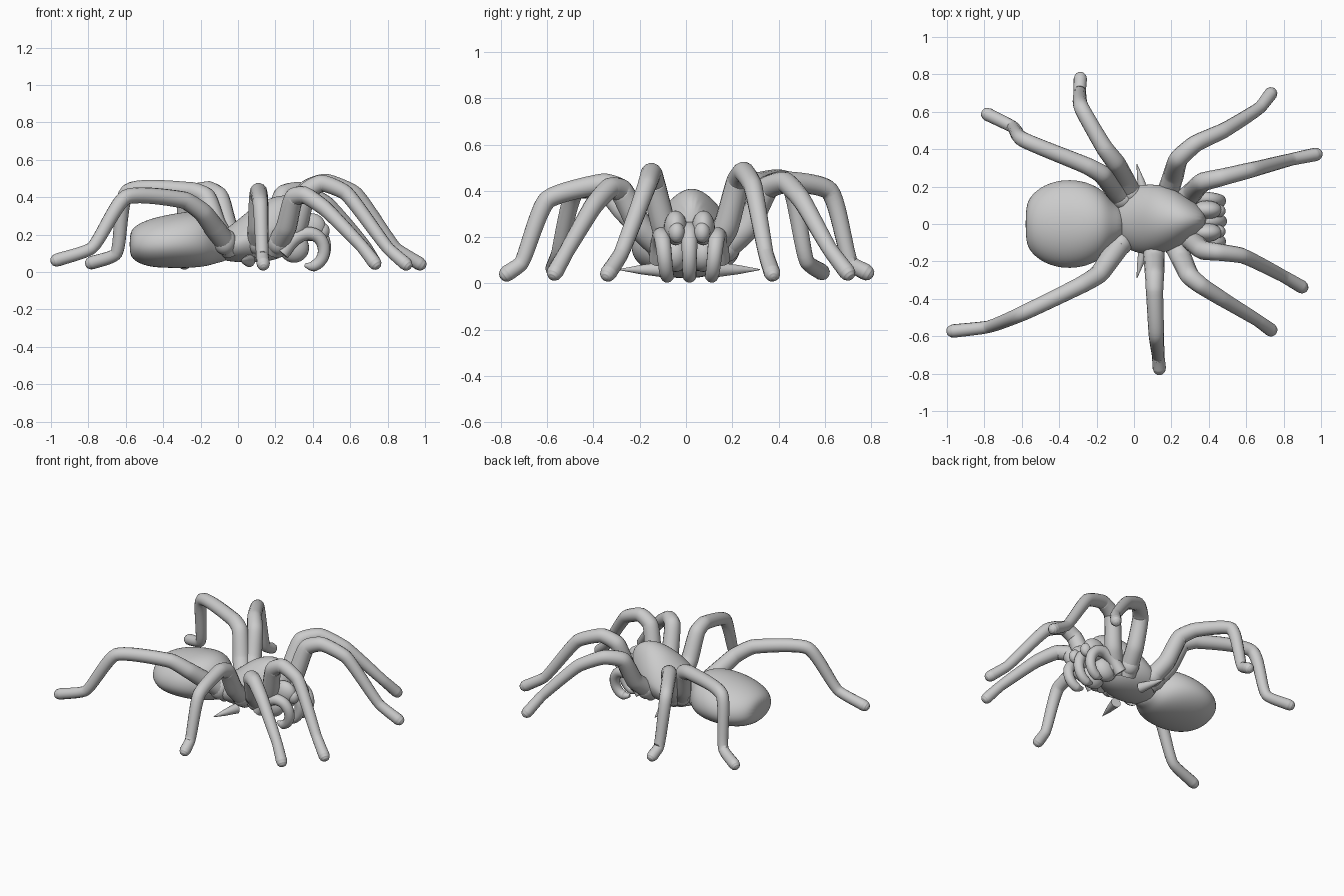
import bpy, bmesh, math
from mathutils import Vector

if "Cube" in bpy.data.objects:
    bpy.data.objects.remove(bpy.data.objects["Cube"])


def smooth(obj):
    for p in obj.data.polygons:
        p.use_smooth = True


def loft(name, rings, upper=1.0, segs=20):
    """Closed body along x. Ring = (x, half width, z min, z max)."""
    bm = bmesh.new()
    loops = []
    for x, ry, lo, hi in rings:
        mid = lo + 0.45 * (hi - lo)
        loop = []
        for i in range(segs):
            a = 2 * math.pi * i / segs
            s = math.sin(a)
            z = mid + (hi - mid) * s ** upper if s > 0 else mid + (mid - lo) * s
            loop.append(bm.verts.new((x, ry * math.cos(a), z)))
        loops.append(loop)
    for a, b in zip(loops, loops[1:]):
        for i in range(segs):
            j = (i + 1) % segs
            bm.faces.new((a[i], a[j], b[j], b[i]))
    bm.faces.new(loops[0])
    bm.faces.new(loops[-1])
    bmesh.ops.recalc_face_normals(bm, faces=bm.faces)
    me = bpy.data.meshes.new(name)
    bm.to_mesh(me)
    bm.free()
    obj = bpy.data.objects.new(name, me)
    bpy.context.collection.objects.link(obj)
    sub = obj.modifiers.new("smooth", 'SUBSURF')
    sub.levels = sub.render_levels = 2
    smooth(obj)
    return obj


def tube(name, pts, radii, bend=0.33):
    """Tapered limb through points, turned into a mesh. Small bend = tight joints."""
    pts = [Vector(p) for p in pts]
    cu = bpy.data.curves.new(name, 'CURVE')
    cu.dimensions = '3D'
    cu.bevel_depth = 1.0
    cu.bevel_resolution = 5
    cu.resolution_u = 10
    cu.use_fill_caps = True
    sp = cu.splines.new('BEZIER')
    sp.bezier_points.add(len(pts) - 1)
    for i, (bp, p, r) in enumerate(zip(sp.bezier_points, pts, radii)):
        a, b = pts[max(i - 1, 0)], pts[min(i + 1, len(pts) - 1)]
        d = (b - a).normalized() * bend
        bp.handle_left_type = bp.handle_right_type = 'FREE'
        bp.co = p
        bp.handle_left = p - d * (p - a).length
        bp.handle_right = p + d * (b - p).length
        bp.radius = r
    obj = bpy.data.objects.new(name, cu)
    bpy.context.collection.objects.link(obj)
    bpy.ops.object.select_all(action='DESELECT')
    obj.select_set(True)
    bpy.context.view_layer.objects.active = obj
    bpy.ops.object.convert(target='MESH')
    smooth(bpy.context.object)


def ball(name, loc, scale):
    bpy.ops.mesh.primitive_uv_sphere_add(segments=24, ring_count=14, radius=1, location=loc)
    obj = bpy.context.object
    obj.name = name
    obj.scale = scale
    smooth(obj)


def leg(name, knee, bend, shin, ankle, foot):
    """Leg from the body side up over the knee and down to a rounded foot."""
    knee, bend, shin, ankle, foot = map(Vector, (knee, bend, shin, ankle, foot))
    core = Vector((0.10 + 0.25 * (knee.x - 0.1), 0.03, 0))
    hip = knee.lerp(core, 0.7)
    hip.z = 0.12
    thigh = knee.lerp(core, 0.28)
    thigh.z = 0.24
    step = (foot - ankle).normalized()
    tube(name, [hip, thigh, knee, bend, shin, ankle, foot,
                foot + step * .02, foot + step * .033, foot + step * .038],
         [.058, .056, .051, .046, .041, .033, .036, .031, .02, .006], 0.18)
    ball(name + "_hip", hip.lerp(thigh, .35), (.062, .062, .07))


# Abdomen with a narrow waist
loft("abdomen", [(-0.58, .08, .10, .20), (-0.56, .15, .06, .245), (-0.48, .215, .025, .285),
                 (-0.37, .245, .02, .31), (-0.25, .23, .02, .33), (-0.16, .18, .03, .32),
                 (-0.11, .11, .05, .27), (-0.04, .08, .06, .22)])

# Carapace rising to the head
shell = loft("carapace", [(-0.10, .08, .07, .20), (-0.07, .14, .06, .23), (0.0, .18, .05, .28),
                          (0.10, .195, .05, .37), (0.20, .17, .06, .41), (0.28, .12, .10, .42),
                          (0.39, .045, .18, .35)], upper=1.35)
shell.location.y = 0.025

# Eight legs, each in its own pose
leg("leg_left_1", (.37, .225, .44), (.47, .25, .48), (.63, .29, .415), (.84, .345, .13), (.97, .372, .045))
leg("leg_left_2", (.24, .35, .41), (.33, .43, .435), (.48, .50, .36), (.67, .62, .15), (.73, .695, .05))
leg("leg_left_3", (-.10, .33, .40), (-.16, .41, .44), (-.28, .62, .40), (-.29, .71, .09), (-.287, .775, .05))
leg("leg_left_4", (-.17, .265, .40), (-.25, .31, .435), (-.59, .45, .43), (-.65, .52, .10), (-.78, .585, .05))
leg("leg_right_1", (.37, -.14, .43), (.45, -.15, .475), (.58, -.17, .42), (.80, -.28, .13), (.895, -.335, .045))
leg("leg_right_2", (.30, -.28, .40), (.36, -.33, .41), (.47, -.40, .335), (.66, -.515, .14), (.73, -.565, .05))
leg("leg_right_3", (.11, -.28, .40), (.11, -.36, .43), (.12, -.60, .36), (.13, -.71, .09), (.135, -.77, .045))
leg("leg_right_4", (-.19, -.27, .32), (-.29, -.33, .385), (-.60, -.48, .40), (-.78, -.55, .13), (-.965, -.572, .065))


def curl(name, y0, y1, back):
    """Hooked limb: rises from the body, arcs forward and down, tip under the head."""
    pts, radii = [], []
    for i in range(9):
        t = i / 8
        a = math.radians(150 - 260 * t)
        pts.append((.385 + .08 * math.cos(a) - back * (1 - t) ** 3,
                    y0 + (y1 - y0) * t, .13 + .10 * math.sin(a) - back * (1 - t) ** 4))
        radii.append(.04 - .012 * t if i < 8 else .01)
    tube(name, pts, radii)


# Jaws, curled feelers and flat side spikes, mirrored about the head line
MID = 0.015
for side, s in (("left", 1), ("right", -1)):
    ball("jaw_" + side, (.39, MID + s * .06, .24), (.08, .05, .075))
    ball("jaw_tip_" + side, (.45, MID + s * .055, .22), (.04, .035, .045))
    ball("mouth_lobe_" + side, (.30, MID + s * .06, .13), (.08, .06, .08))
    curl("feeler_" + side, MID + s * .135, MID + s * .09, .08)
    tube("side_spike_" + side, [(.06 - .045 * t, MID + s * (.12 + .185 * t), .06) for t in (0, .5, 1)],
         [.033, .02, .002])
curl("centre_fang", MID, MID, 0)
